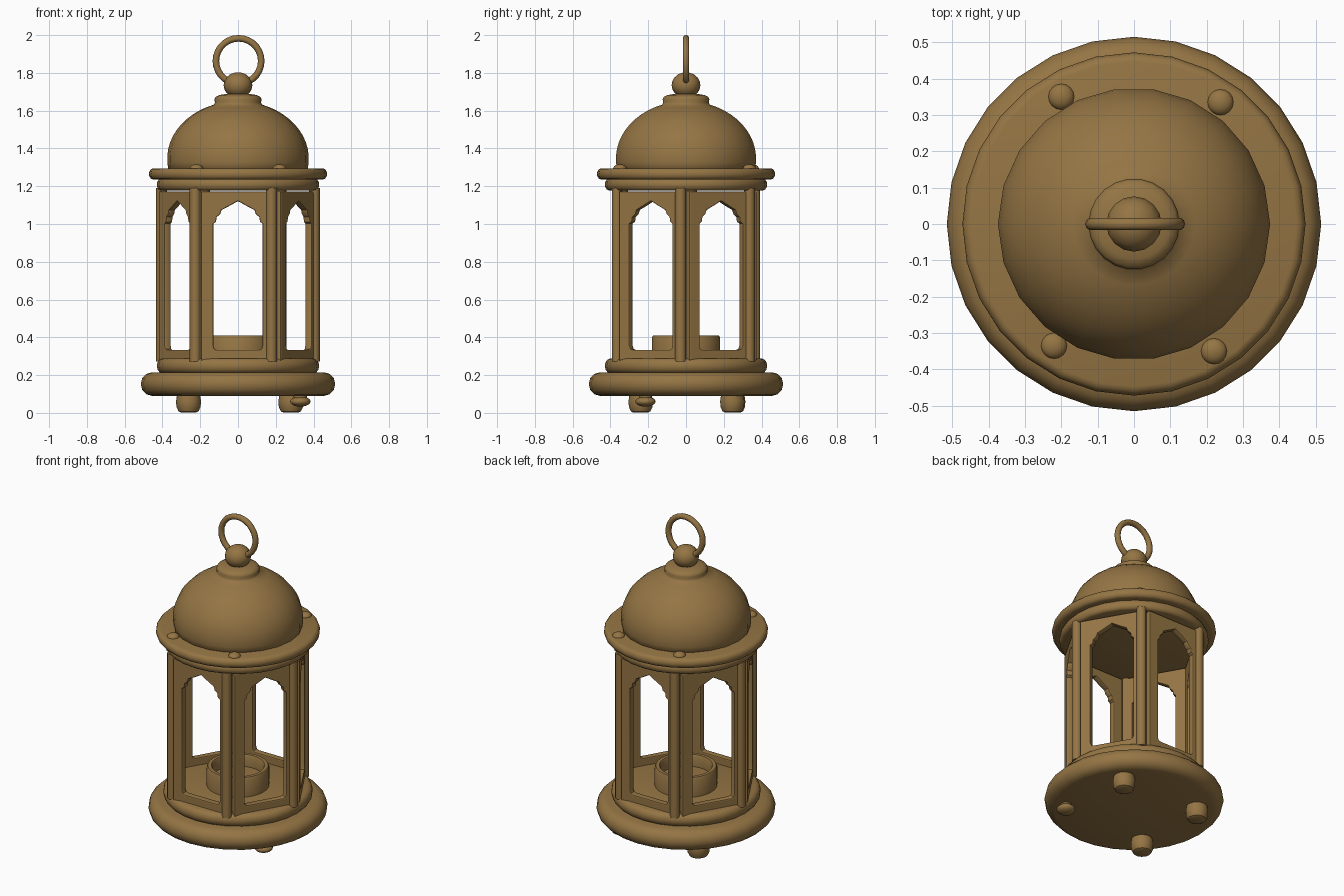
import bpy, bmesh, math
from mathutils import Matrix, Vector

cube = bpy.data.objects.get("Cube")
if cube:
    bpy.data.objects.remove(cube, do_unlink=True)

bronze = bpy.data.materials.new("aged_bronze")
colour = (0.30, 0.178, 0.058, 1.0)
bronze.diffuse_color = colour
bronze.use_nodes = True
bronze.node_tree.nodes["Principled BSDF"].inputs["Base Color"].default_value = colour


def finish(obj, angle=40):
    """Give an object its material and smooth shading with sharp edges."""
    obj.data.materials.clear()
    obj.data.materials.append(bronze)
    bpy.ops.object.select_all(action="DESELECT")
    obj.select_set(True)
    bpy.context.view_layer.objects.active = obj
    bpy.ops.object.shade_smooth_by_angle(angle=math.radians(angle))
    return obj


def lathe(name, profile, segments=28, location=(0, 0, 0), angle=40):
    """Spin an (r, z) profile, listed bottom to top, and cap its open ends."""
    bm = bmesh.new()
    rings = []
    for r, z in profile:
        if r == 0:
            rings.append([bm.verts.new((0, 0, z))] * segments)
        else:
            turns = [2 * math.pi * i / segments for i in range(segments)]
            rings.append([bm.verts.new((r * math.cos(a), r * math.sin(a), z)) for a in turns])
    for low, high in zip(rings, rings[1:]):
        for i in range(segments):
            j = (i + 1) % segments
            corners = dict.fromkeys((low[i], low[j], high[j], high[i]))
            bm.faces.new(list(corners))
    if profile[0][0] > 0:
        bm.faces.new(rings[0][::-1])
    if profile[-1][0] > 0:
        bm.faces.new(rings[-1])
    bmesh.ops.recalc_face_normals(bm, faces=bm.faces)
    mesh = bpy.data.meshes.new(name)
    bm.to_mesh(mesh)
    bm.free()
    obj = bpy.data.objects.new(name, mesh)
    bpy.context.collection.objects.link(obj)
    obj.location = location
    return finish(obj, angle)


def round_disc(name, radius, z0, z1, edge, **kw):
    """Disc with a rounded rim; edge is how far the rounding reaches inward."""
    mid, half = (z0 + z1) / 2, (z1 - z0) / 2
    arc = [math.pi * (i / 6 - 0.5) for i in range(7)]
    profile = [(radius - edge + edge * math.cos(a), mid + half * math.sin(a)) for a in arc]
    return lathe(name, profile, **kw)


def ball(name, radius, location, squash=1.0):
    arc = [math.pi * (i / 10 - 0.5) for i in range(11)]
    profile = [(radius * math.cos(a) if 0 < i < 10 else 0, radius * squash * math.sin(a))
               for i, a in enumerate(arc)]
    return lathe(name, profile, 16, location, 60)


# Stepped base and cornice
round_disc("base_plinth", 0.515, 0.09, 0.215, 0.06)
round_disc("base_step", 0.43, 0.21, 0.288, 0.03)
round_disc("cornice_lower", 0.43, 1.178, 1.24, 0.022)
round_disc("cornice_upper", 0.472, 1.235, 1.295, 0.025)

# Candle cup with a sunken inside
lathe("candle_cup", [(0.18, 0.28), (0.18, 0.40), (0.174, 0.41), (0.153, 0.41),
                     (0.147, 0.40), (0.147, 0.335)])

# Dome, bulging slightly above its foot, with a collar on top
dome = [(0.36, 1.285)]
for i in range(13):
    a = math.radians(-10 + 80 * i / 12)
    dome.append((0.375 * math.cos(a), 1.345 + 0.305 * math.sin(a)))
dome += [(0.122, 1.643), (0.125, 1.66), (0.118, 1.673), (0.098, 1.683), (0.05, 1.69)]
lathe("dome", dome, 22, angle=60)

# Finial ball and carrying ring
ball("finial", 0.076, (0, 0, 1.735), 0.9)
bpy.ops.mesh.primitive_torus_add(major_segments=28, minor_segments=10, major_radius=0.12,
                                 minor_radius=0.0175, location=(0.003, 0, 1.863),
                                 rotation=(math.pi / 2, 0, 0))
ring = bpy.context.object
ring.name = "carrying_ring"
finish(ring, 60)

# Rivets on the cornice
for i, (x, y) in enumerate([(-0.2, 0.35), (0.238, 0.335), (-0.22, -0.335), (0.22, -0.35)]):
    ball(f"rivet_{i + 1}", 0.036, (x, y, 1.293), 0.65)

# Feet, one of them small and flat
for i, (x, y) in enumerate([(-0.262, -0.24), (-0.262, 0.25), (0.28, 0.245)]):
    lathe(f"foot_{i + 1}", [(0.04, 0), (0.053, 0.006), (0.064, 0.03), (0.066, 0.06),
                            (0.06, 0.1)], 14, (x, y, 0.002))
ball("foot_small", 0.054, (0.33, -0.215, 0.06), 0.5)
lathe("foot_small_stem", [(0.035, 0.06), (0.035, 0.1)], 12, (0.33, -0.215, 0))

# Six round posts, turned a little against the panels
for i in range(6):
    a = math.radians(60 * i - 4)
    lathe(f"post_{i + 1}", [(0.029, 0.272), (0.029, 1.19)], 12,
          (0.405 * math.cos(a), 0.405 * math.sin(a), 0))

# Arched window panel: a filled outline with a pointed, stepped opening
half_opening = [(0.115, 0.328), (0.13, 0.335), (0.137, 0.355), (0.137, 1.005), (0.122, 1.015),
                (0.118, 1.04), (0.1, 1.055), (0.092, 1.078), (0.05, 1.1), (0, 1.128)]
opening = half_opening + [(-x, z) for x, z in half_opening[-2::-1]]
outline = [(-0.188, 0.283), (0.188, 0.283), (0.188, 1.165), (-0.188, 1.165)]

curve = bpy.data.curves.new("panel_outline", "CURVE")
curve.dimensions = "2D"
curve.fill_mode = "BOTH"
curve.extrude = 0.014
curve.bevel_depth = 0.006
curve.bevel_resolution = 1
for points in (outline, opening):
    spline = curve.splines.new("POLY")
    spline.points.add(len(points) - 1)
    for point, (x, z) in zip(spline.points, points):
        point.co = (x, z, 0, 1)
    spline.use_cyclic_u = True
pattern = bpy.data.objects.new("panel_pattern", curve)
bpy.context.collection.objects.link(pattern)
bpy.context.view_layer.update()
panel_mesh = bpy.data.meshes.new_from_object(
    pattern.evaluated_get(bpy.context.evaluated_depsgraph_get()))
bpy.data.objects.remove(pattern, do_unlink=True)

# Stand the panel up at the front and repeat it around the hexagon
panel_mesh.transform(Matrix.Translation(Vector((0, -0.353, 0))) @ Matrix.Rotation(math.pi / 2, 4, "X"))
for i in range(6):
    panel = bpy.data.objects.new(f"window_panel_{i + 1}", panel_mesh.copy())
    bpy.context.collection.objects.link(panel)
    panel.rotation_euler.z = math.radians(60 * i)
    finish(panel, 30)
